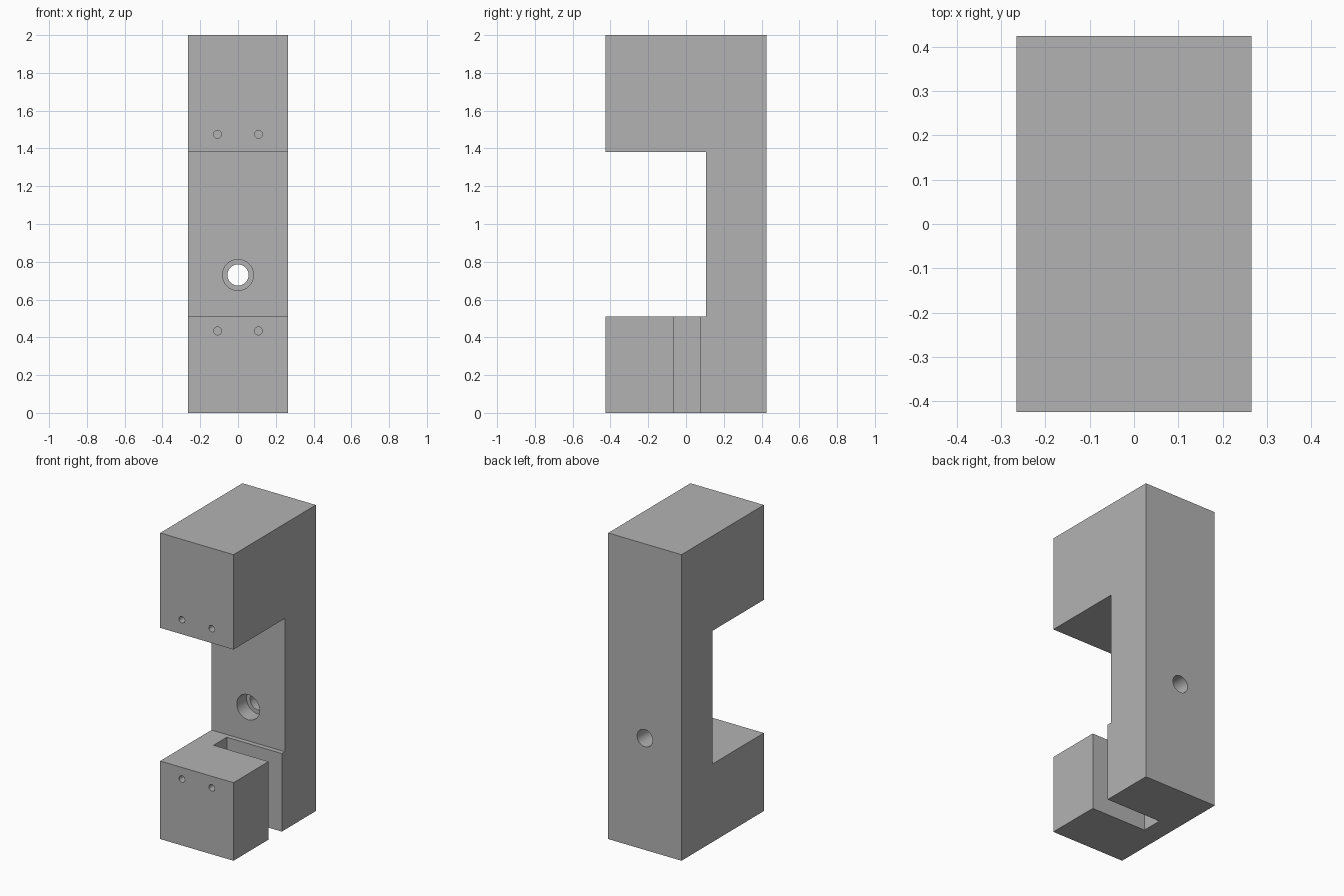
import bpy, bmesh, math
from mathutils import Vector, Matrix

cube = bpy.data.objects.get("Cube")
if cube:
    bpy.data.objects.remove(cube, do_unlink=True)

grey = bpy.data.materials.new("plain_grey")
grey.use_nodes = True
grey.diffuse_color = (0.45, 0.45, 0.45, 1)
grey.node_tree.nodes["Principled BSDF"].inputs["Base Color"].default_value = (0.45, 0.45, 0.45, 1)

W, D, H = 0.265, 0.425, 2.0           # half width, half depth, height
STEP_Y, LOW, HIGH = 0.105, 0.51, 1.38  # throat of the C-shaped body


def make_object(name, bm):
    bmesh.ops.recalc_face_normals(bm, faces=bm.faces)
    mesh = bpy.data.meshes.new(name)
    bm.to_mesh(mesh)
    bm.free()
    mesh.materials.append(grey)
    obj = bpy.data.objects.new(name, mesh)
    bpy.context.collection.objects.link(obj)
    return obj


def box(name, low, high):
    bm = bmesh.new()
    low, high = Vector(low), Vector(high)
    size = high - low
    bmesh.ops.create_cube(bm, size=1, matrix=Matrix.Translation((low + high) / 2)
                          @ Matrix.Diagonal((*size, 1)))
    return make_object(name, bm)


def drill(name, x, z, radius, y0, y1, sides):
    bm = bmesh.new()
    bmesh.ops.create_cone(bm, cap_ends=True, segments=sides, radius1=radius, radius2=radius,
                          depth=y1 - y0, matrix=Matrix.Translation((x, (y0 + y1) / 2, z))
                          @ Matrix.Rotation(math.pi / 2, 4, "X"))
    return make_object(name, bm)


# C-shaped body extruded across the width
profile = [(-D, 0), (D, 0), (D, H), (-D, H), (-D, HIGH), (STEP_Y, HIGH), (STEP_Y, LOW), (-D, LOW)]
bm = bmesh.new()
side = bm.faces.new([bm.verts.new((-W, y, z)) for y, z in profile])
extruded = bmesh.ops.extrude_face_region(bm, geom=[side])
bmesh.ops.translate(bm, vec=(2 * W, 0, 0),
                    verts=[v for v in extruded["geom"] if isinstance(v, bmesh.types.BMVert)])
body = make_object("bracket_body", bm)

# Side slot, counterbored through hole and four small blind holes
cutters = [
    box("slot_cutter", (-0.133, -0.063, -0.1), (W + 0.1, 0.074, LOW + 0.1)),
    drill("counterbore_cutter", 0, 0.73, 0.082, STEP_Y - 0.1, STEP_Y + 0.1, 64),
    drill("through_hole_cutter", 0, 0.73, 0.056, STEP_Y - 0.05, D + 0.1, 64),
]
for z in (0.434, 1.475):
    for x in (-0.108, 0.108):
        cutters.append(drill("small_hole_cutter", x, z, 0.021, -D - 0.1, -D + 0.2, 32))

# Cut in order, then remove the cutters
bpy.context.view_layer.objects.active = body
body.select_set(True)
for cutter in cutters:
    cutter.hide_render = True
    cut = body.modifiers.new(cutter.name, "BOOLEAN")
    cut.operation = "DIFFERENCE"
    cut.solver = "EXACT"
    cut.object = cutter
    bpy.ops.object.modifier_apply(modifier=cut.name)
for cutter in cutters:
    bpy.data.objects.remove(cutter, do_unlink=True)

bpy.ops.object.shade_smooth_by_angle(angle=math.radians(30))
